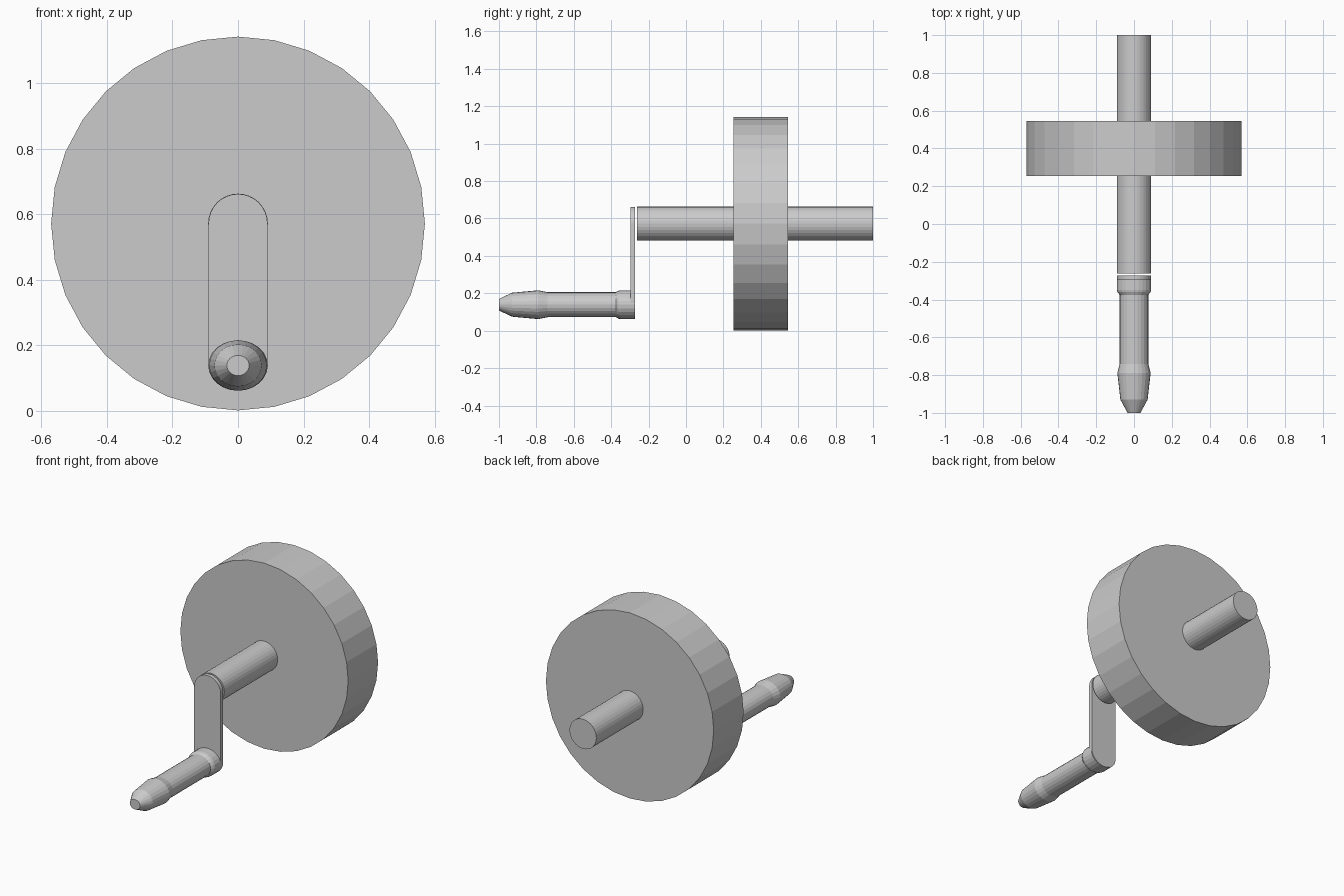
import bpy
import bmesh
from math import sin, cos, pi, tau

cube = bpy.data.objects.get("Cube")
if cube:
    bpy.data.objects.remove(cube, do_unlink=True)

grey = bpy.data.materials.new("plain grey")
grey.use_nodes = True
grey.diffuse_color = (0.6, 0.6, 0.6, 1)
grey.node_tree.nodes["Principled BSDF"].inputs["Base Color"].default_value = (0.6, 0.6, 0.6, 1)


def loft(name, sections):
    """Join outlines, each (y, [(x, z), ...]), into a capped solid along y."""
    bm = bmesh.new()
    rings = [[bm.verts.new((x, y, z)) for x, z in outline] for y, outline in sections]
    for a, b in zip(rings, rings[1:]):
        for i in range(len(a)):
            j = (i + 1) % len(a)
            bm.faces.new((a[i], a[j], b[j], b[i]))
    bm.faces.new(rings[0])
    bm.faces.new(rings[-1])
    bmesh.ops.recalc_face_normals(bm, faces=bm.faces)
    mesh = bpy.data.meshes.new(name)
    bm.to_mesh(mesh)
    bm.free()
    mesh.materials.append(grey)
    obj = bpy.data.objects.new(name, mesh)
    bpy.context.collection.objects.link(obj)
    return obj


def ellipse(rx, rz, z, sides):
    return [(rx * cos(tau * i / sides), z + rz * sin(tau * i / sides)) for i in range(sides)]


AXLE_Z = 0.572

# Flywheel and axle
wheel = ellipse(0.57, 0.57, AXLE_Z, 32)
loft("wheel", [(0.255, wheel), (0.545, wheel)])
shaft = ellipse(0.091, 0.091, AXLE_Z, 32)
loft("axle", [(-0.262, shaft), (1.0, shaft)])

# Crank arm with rounded ends
R, STEPS = 0.09, 16
arm = [(R * cos(pi * i / STEPS), AXLE_Z + R * sin(pi * i / STEPS)) for i in range(STEPS + 1)]
arm += [(-x, 0.724 - z) for x, z in arm]
loft("crank_arm", [(-0.296, arm), (-0.272, arm)])

# Handle: y, half width, half height
profile = [(-1.0, 0.034, 0.031), (-0.93, 0.072, 0.064), (-0.79, 0.088, 0.077),
           (-0.74, 0.076, 0.067), (-0.375, 0.076, 0.067), (-0.36, 0.088, 0.075),
           (-0.35, 0.091, 0.077), (-0.275, 0.091, 0.077)]
loft("handle", [(y, ellipse(rx, rz, 0.139, 24)) for y, rx, rz in profile])
